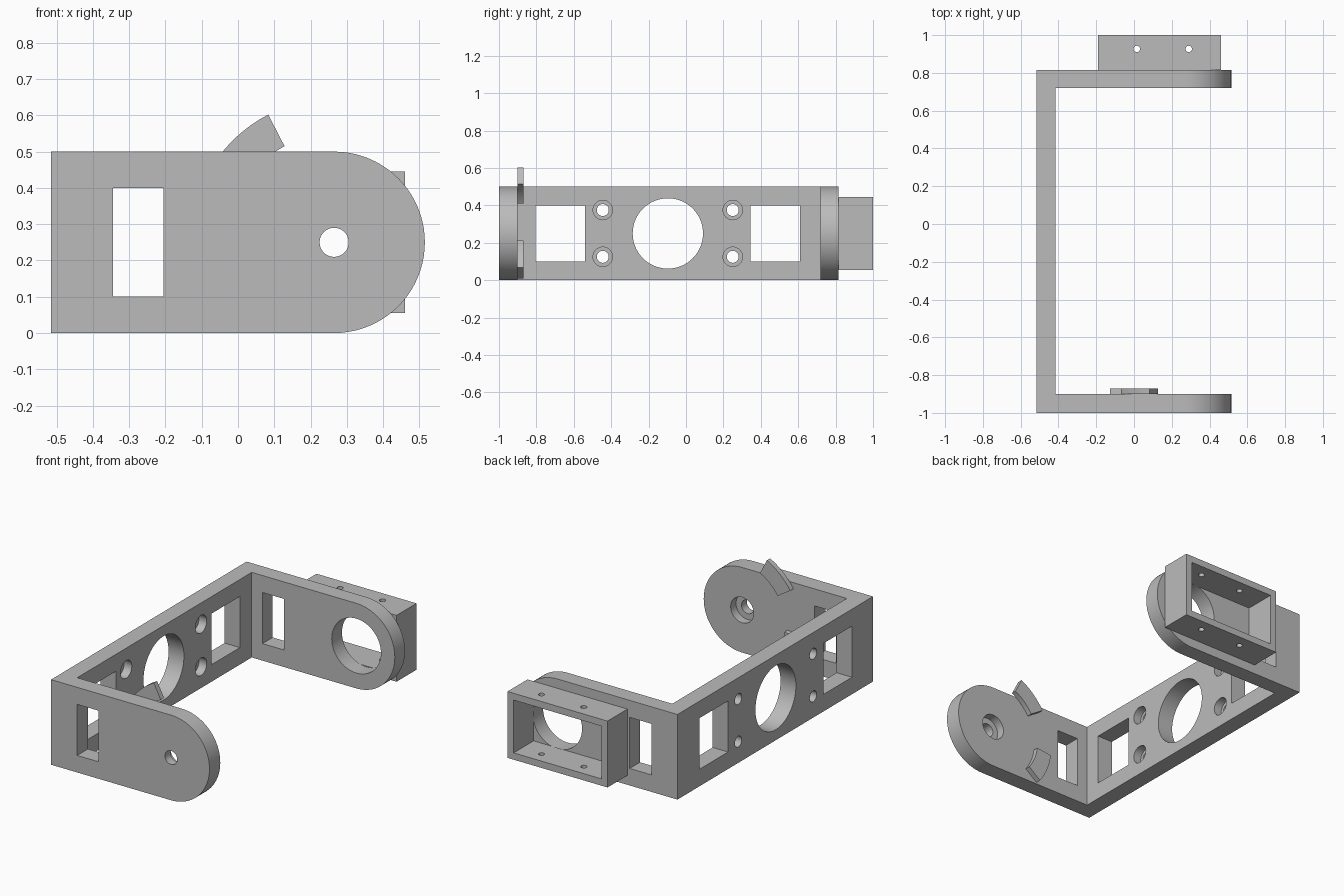
import bpy, bmesh
from math import sin, cos, radians, pi

cube = bpy.data.objects.get("Cube")
if cube:
    bpy.data.objects.remove(cube, do_unlink=True)

grey = bpy.data.materials.new("plain grey")
grey.use_nodes = True
grey.diffuse_color = (0.5, 0.5, 0.5, 1)
grey.node_tree.nodes["Principled BSDF"].inputs["Base Color"].default_value = (0.5, 0.5, 0.5, 1)


def prism(name, outline, axis, lo, hi):
    """Extrude a flat outline along an axis."""
    place = {"x": lambda u, v, a: (a, u, v),
             "y": lambda u, v, a: (u, a, v),
             "z": lambda u, v, a: (u, v, a)}[axis]
    bm = bmesh.new()
    ends = [[bm.verts.new(place(u, v, a)) for u, v in outline] for a in (lo, hi)]
    bm.faces.new(ends[0])
    bm.faces.new(ends[1])
    n = len(outline)
    for i in range(n):
        j = (i + 1) % n
        bm.faces.new((ends[0][i], ends[0][j], ends[1][j], ends[1][i]))
    bmesh.ops.recalc_face_normals(bm, faces=bm.faces)
    mesh = bpy.data.meshes.new(name)
    bm.to_mesh(mesh)
    bm.free()
    mesh.materials.append(grey)
    obj = bpy.data.objects.new(name, mesh)
    bpy.context.collection.objects.link(obj)
    return obj


def rect(u0, u1, v0, v1):
    return [(u0, v0), (u1, v0), (u1, v1), (u0, v1)]


def arc(u, v, r, start, end, steps):
    angles = [radians(start + (end - start) * i / steps) for i in range(steps + 1)]
    return [(u + r * cos(a), v + r * sin(a)) for a in angles]


def circle(u, v, r, n=64):
    return arc(u, v, r, 0, 360, n)[:-1]


def activate(obj):
    bpy.ops.object.select_all(action="DESELECT")
    obj.select_set(True)
    bpy.context.view_layer.objects.active = obj


def carve(obj, outline, axis, lo, hi, operation="DIFFERENCE"):
    """Cut a prism out of a part, or keep only what lies inside it."""
    cutter = prism("cutter", outline, axis, lo, hi)
    cutter.hide_render = True
    mod = obj.modifiers.new("carve", "BOOLEAN")
    mod.operation = operation
    mod.solver = "EXACT"
    mod.object = cutter
    activate(obj)
    bpy.ops.object.modifier_apply(modifier=mod.name)
    bpy.data.objects.remove(cutter, do_unlink=True)


LEFT, INNER = -0.515, -0.415      # back plate faces
FRONT, REAR = -1.0, 0.815         # outer arm faces
FRONT_IN, REAR_IN = -0.9, 0.72    # inner arm faces
PX, PZ, R = 0.265, 0.25, 0.25     # pivot and rounded end

# U-shaped bracket trimmed to a round-ended silhouette
bracket = prism("bracket", [(LEFT, FRONT), (0.6, FRONT), (0.6, FRONT_IN), (INNER, FRONT_IN),
                            (INNER, REAR_IN), (0.6, REAR_IN), (0.6, REAR), (LEFT, REAR)],
                "z", -0.1, 0.6)
carve(bracket, [(-0.7, 0)] + arc(PX, PZ, R, -90, 90, 40) + [(-0.7, 0.5)],
      "y", -1.2, 1.2, "INTERSECT")

# Windows through both arms
carve(bracket, rect(-0.345, -0.205, 0.1, 0.4), "y", -1.2, 1.2)

# Pivot hole with counterbore in the front arm, large opening in the rear arm
carve(bracket, circle(PX, PZ, 0.04), "y", -1.2, -0.8)
carve(bracket, circle(PX, PZ, 0.075), "y", -0.95, -0.8)
carve(bracket, circle(PX, PZ, 0.16), "y", 0.6, 0.9)

# Windows and centre hole in the back plate
for y in (-0.805, 0.345):
    carve(bracket, rect(y, y + 0.265, 0.1, 0.4), "x", -0.6, -0.3)
carve(bracket, circle(-0.097, PZ, 0.188), "x", -0.6, -0.3)

# Counterbored screw holes around the centre hole
for y in (-0.445, 0.25):
    for z in (0.125, 0.375):
        carve(bracket, circle(y, z, 0.032, 32), "x", -0.6, -0.3)
        carve(bracket, circle(y, z, 0.052, 32), "x", -0.465, -0.3)

# Open box on the rear arm with small screw holes through top and bottom
box = prism("rear_box", rect(-0.19, 0.46, 0.055, 0.445), "y", REAR, 1.0)
carve(box, rect(-0.15, 0.42, 0.095, 0.405), "y", 0.6, 1.2)
for x in (0.015, 0.29):
    carve(box, circle(x, 0.927, 0.017, 24), "z", -0.1, 0.6)

# Curved stop tabs on the inside of the front arm
tabs = []
for name, start in (("upper_stop_tab", 117.3), ("lower_stop_tab", 187.5)):
    end = start + 30
    outline = arc(PX, PZ, 0.396, start, end, 12) + arc(PX, PZ, 0.298, end, start, 12)
    tabs.append(prism(name, outline, "y", FRONT_IN, -0.87))

for part in [bracket, box] + tabs:
    activate(part)
    bpy.ops.object.shade_smooth_by_angle(angle=radians(30))
